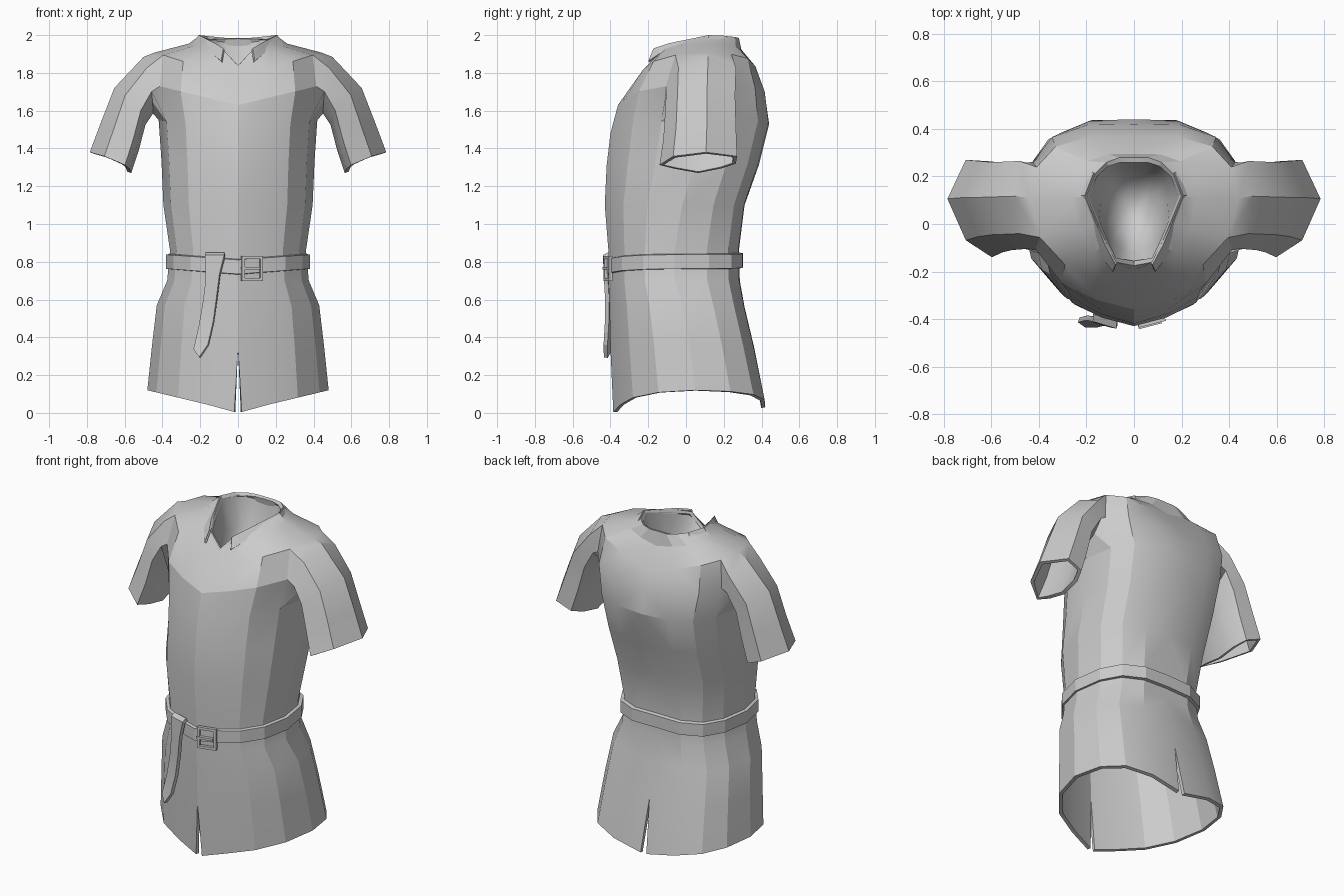
import bpy, math

if "Cube" in bpy.data.objects:
    bpy.data.objects.remove(bpy.data.objects["Cube"])

# Half outline of the body seen from above: front centre -> side -> back centre
COLS = [(0, -1), (.35, -.91), (.66, -.76), (.9, -.45), (1, 0),
        (.93, .5), (.75, .83), (.43, .99), (0, 1)]
N = len(COLS)


def ring(hw, yf, yb, ym, zf, zs, zb, gap=0):
    """One half cross-section; height blends from front/back to side."""
    pts = []
    for u, v in COLS:
        y = ym + (v * (ym - yf) if v < 0 else v * (yb - ym))
        z = zs + ((zf if v < 0 else zb) - zs) * (1 - u)
        pts.append((max(u * hw, gap), y, z))
    return pts


def loft_faces(rows, skip=()):
    return [(r * N + c, r * N + c + 1, (r + 1) * N + c + 1, (r + 1) * N + c)
            for r in range(rows - 1) for c in range(N - 1) if (r, c) not in skip]


def make(name, verts, faces, mirror=False, thick=0, angle=21):
    me = bpy.data.meshes.new(name)
    me.from_pydata([tuple(v) for v in verts], [], faces)
    ob = bpy.data.objects.new(name, me)
    bpy.context.collection.objects.link(ob)
    bpy.ops.object.select_all(action='DESELECT')
    ob.select_set(True)
    bpy.context.view_layer.objects.active = ob
    if mirror:
        ob.modifiers.new("mirror", 'MIRROR').merge_threshold = .002
        bpy.ops.object.modifier_apply(modifier="mirror")
    if thick:
        s = ob.modifiers.new("thickness", 'SOLIDIFY')
        s.thickness = thick
        s.offset = -1
        bpy.ops.object.modifier_apply(modifier="thickness")
    bpy.ops.object.shade_smooth_by_angle(angle=math.radians(angle))
    return ob


# Tunic body: rings from hem to neck, hem split at front and back
neck = [(0, -.175, 1.84), (.08, -.16, 1.925), (.115, -.085, 1.95), (.155, .01, 1.975),
        (.2, .12, 2.0), (.165, .21, 1.995), (.115, .26, 1.99), (.06, .28, 1.985), (0, .28, 1.985)]
body = [
    ring(.48, -.385, .42, .05, .005, .12, .03, gap=.02),
    ring(.455, -.40, .36, .02, .34, .36, .35),
    ring(.43, -.405, .31, -.02, .55, .57, .56),
    ring(.375, -.41, .285, -.06, .69, .70, .70),
    ring(.36, -.41, .28, -.06, .85, .86, .86),
    ring(.395, -.43, .31, -.02, 1.1, 1.1, 1.1),
    ring(.405, -.42, .385, .05, 1.31, 1.33, 1.31),
    ring(.42, -.40, .44, .09, 1.48, 1.55, 1.53),
    ring(.46, -.36, .42, .10, 1.63, 1.74, 1.67),
    ring(.44, -.26, .37, .11, 1.77, 1.908, 1.78),
    ring(.26, -.195, .295, .11, 1.835, 1.955, 1.90),
    neck,
]
hole = {(r, c) for r in (7, 8) for c in (3, 4)}
verts = [p for row in body for p in row]
faces = loft_faces(len(body), hole)

# Sleeve: eight-sided tube grown from the armhole
loop = [r * N + c for r, c in
        [(9, 3), (9, 4), (9, 5), (8, 5), (7, 5), (7, 4), (7, 3), (8, 3)]]
SECTION = [(.65, -.65), (1, .2), (.65, 1), (.2, .97),
           (.05, .6), (0, 0), (.04, -.6), (.15, -1)]
SLEEVE = [  # outer x,z  inner x,z  y min, y max
    (.50, 1.885, .45, 1.585, -.105, .265),
    (.655, 1.72, .49, 1.525, -.11, .26),
    (.725, 1.54, .525, 1.39, -.12, .265),
    (.785, 1.38, .565, 1.27, -.14, .27),
]
for ox, oz, ix, iz, y0, y1 in SLEEVE:
    start = len(verts)
    for s, v in SECTION:
        verts.append((ix + (ox - ix) * s, (y0 + y1) / 2 + v * (y1 - y0) / 2,
                      iz + (oz - iz) * s ** .5))
    new = list(range(start, start + 8))
    for i in range(8):
        j = (i + 1) % 8
        faces.append((loop[i], new[i], new[j], loop[j]))
    loop = new
make("tunic", verts, faces, mirror=True, thick=.022)

# Neck lining: smooth bowl inside the collar
bowl = [
    ring(.03, .04, .10, .07, 1.62, 1.62, 1.62),
    ring(.09, -.05, .18, .08, 1.66, 1.66, 1.66),
    ring(.14, -.12, .24, .10, 1.76, 1.80, 1.80),
    [(x * .95, .06 + (y - .06) * .96, z - .012) for x, y, z in neck],
]
make("neck_lining", [p for row in bowl for p in row],
     [f[::-1] for f in loft_faces(len(bowl))] + [tuple(range(N))], mirror=True, angle=80)

# Collar: thin folded flap on each side with a pointed front tip
top = [(.078, -.172, 1.93), (.122, -.09, 1.957), (.208, .12, 2.0), (.17, .215, 1.996)]
low = [(.09, -.20, 1.862), (.155, -.115, 1.918), (.25, .12, 1.95), (.19, .23, 1.955)]
make("collar", low + top, [(i, i + 1, i + 5, i + 4) for i in range(3)],
     mirror=True, thick=.012)

# Belt: band that follows the waist
belt = []
for off, up in ((-.02, 0), (.017, .005), (.017, .08), (-.02, .088)):
    belt.append(ring(.363 + off, -.41 - off, .285 + off, -.06,
                     .73 + up, .758 + up, .765 + up))
make("belt", [p for row in belt for p in row], loft_faces(4), mirror=True)

# Buckle: four bars and a prong, turned to the belt surface
TURN = .25


def bar(name, x, z, sx, sz, y=0.0):
    bpy.ops.mesh.primitive_cube_add(size=1)
    ob = bpy.context.object
    ob.name = name
    ob.scale = (sx, .02, sz)
    ob.rotation_euler.z = TURN
    ob.location = (.075 + x * math.cos(TURN) - y * math.sin(TURN),
                   -.412 + x * math.sin(TURN) + y * math.cos(TURN), .765 + z)


for s in (-1, 1):
    bar("buckle_rail", 0, s * .058, .115, .016)
    bar("buckle_side", s * .05, 0, .016, .12)
bar("buckle_prong", -.01, 0, .1, .014, -.006)

# Hanging strap: tongue of the belt, curving down to a point
path = [(-.122, -.395, .85, .05), (-.124, -.425, .835, .05), (-.135, -.425, .72, .036),
        (-.15, -.418, .60, .036), (-.17, -.418, .47, .038), (-.198, -.425, .35, .038)]
sv, sf = [], []
for x, y, z, h in path:
    tilt = .012 if z < .8 else 0
    sv += [(x - h, y + .3 * h, z - tilt), (x + h, y - .3 * h, z + tilt)]
for i in range(len(path) - 1):
    a = 2 * i
    sf.append((a, a + 2, a + 3, a + 1))
sv.append((-.206, -.435, .295))
sf.append((len(sv) - 3, len(sv) - 1, len(sv) - 2))
make("belt_strap", sv, sf, thick=.022)
